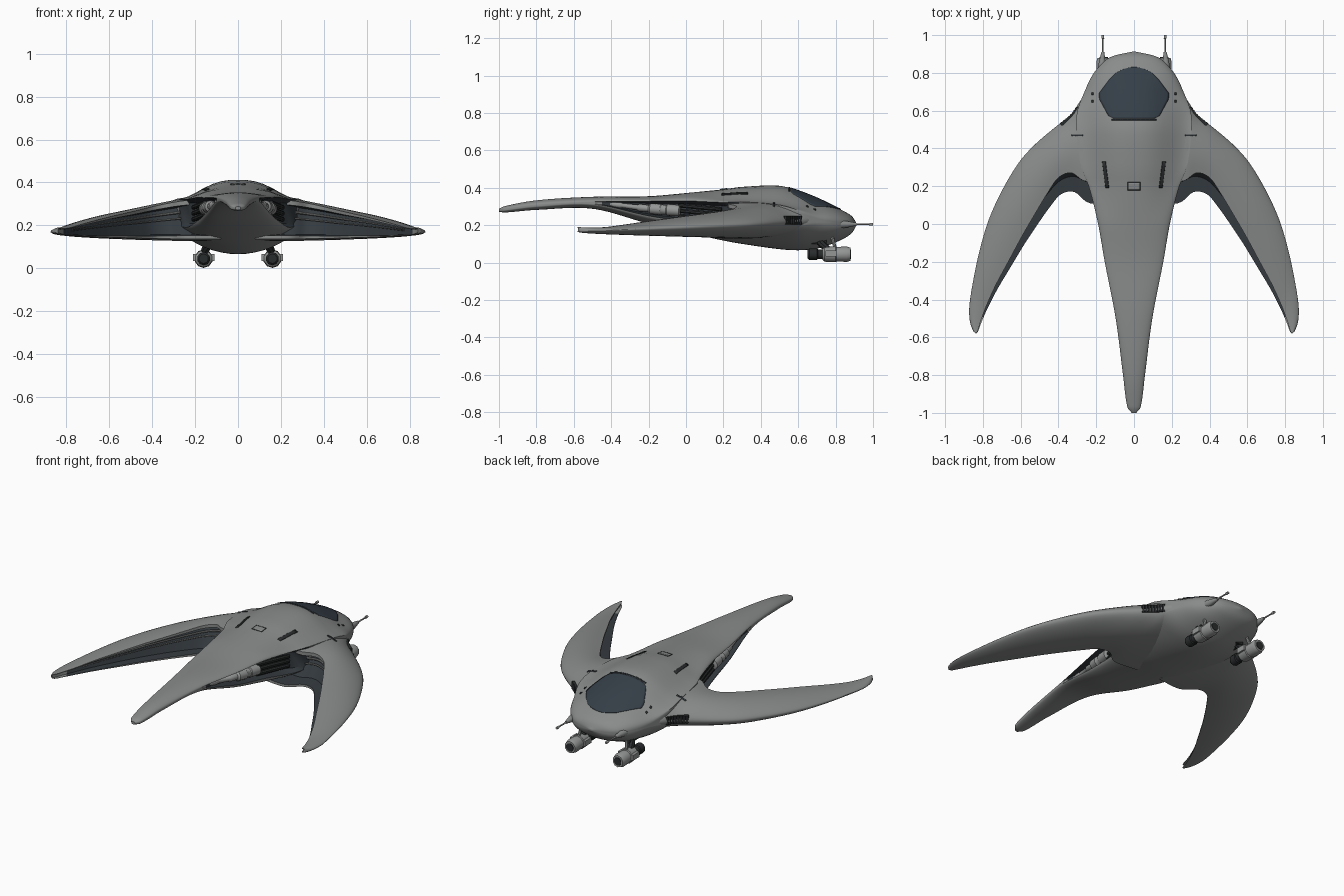
import bpy, bmesh, math
from mathutils import Vector
from mathutils.bvhtree import BVHTree

if "Cube" in bpy.data.objects:
    bpy.data.objects.remove(bpy.data.objects["Cube"])


def material(name, r, g, b):
    m = bpy.data.materials.new(name)
    m.diffuse_color = (r, g, b, 1)
    m.use_nodes = True
    m.node_tree.nodes["Principled BSDF"].inputs["Base Color"].default_value = m.diffuse_color
    return m


HULL = material("hull grey", 0.25, 0.26, 0.255)
DARK = material("recess dark", 0.035, 0.043, 0.05)
GLASS = material("canopy glass", 0.035, 0.048, 0.063)
METAL = material("light metal", 0.30, 0.31, 0.305)
BLACK = material("black metal", 0.022, 0.025, 0.026)


def make(name, verts, faces, mats, idx=None, mirror=False, recalc=True, solid=0):
    me = bpy.data.meshes.new(name)
    me.from_pydata([tuple(v) for v in verts], [], faces)
    for m in mats:
        me.materials.append(m)
    if idx:
        for p, i in zip(me.polygons, idx):
            p.material_index = i
    bm = bmesh.new()
    bm.from_mesh(me)
    if recalc:
        bmesh.ops.recalc_face_normals(bm, faces=bm.faces)
    for f in bm.faces:
        f.smooth = True
    for e in bm.edges:
        if len(e.link_faces) == 2 and e.calc_face_angle(0) > math.radians(38):
            e.smooth = False
    bm.to_mesh(me)
    bm.free()
    ob = bpy.data.objects.new(name, me)
    bpy.context.collection.objects.link(ob)
    if solid:
        s = ob.modifiers.new("thickness", 'SOLIDIFY')
        s.thickness, s.offset = solid, -1
    if mirror:
        ob.modifiers.new("mirror", 'MIRROR')
    return ob


def loft(name, rings, mats, rule=None, mirror=False):
    n = len(rings[0])
    verts = [v for r in rings for v in r]
    faces, idx = [], []
    for i in range(len(rings) - 1):
        for j in range(n):
            k = (j + 1) % n
            faces.append((i * n + j, i * n + k, (i + 1) * n + k, (i + 1) * n + j))
            idx.append(rule(i, j) if rule else 0)
    bvh = BVHTree.FromPolygons([Vector(v) for v in verts], faces)
    faces += [tuple(range(n)), tuple(range(len(verts) - n, len(verts)))]
    make(name, verts, faces, mats, idx + [0, 0], mirror)
    return bvh


def tube(name, pts, radii, mat, n=12, mirror=True):
    pts = [Vector(p) for p in pts]
    rings = []
    for i, p in enumerate(pts):
        d = pts[min(i + 1, len(pts) - 1)] - pts[max(i - 1, 0)]
        q = d.to_track_quat('Z', 'Y')
        rings.append([p + q @ Vector((radii[i] * math.cos(a), radii[i] * math.sin(a), 0))
                      for a in [math.tau * (j + 0.5) / n for j in range(n)]])
    loft(name, rings, [mat], mirror=mirror)


def box(name, c, s, mat):
    ring = lambda y: [(c[0] + s[0] * x, y, c[2] + s[2] * z) for x, z in ((-.5, -.5), (.5, -.5), (.5, .5), (-.5, .5))]
    loft(name, [ring(c[1] - s[1] / 2), ring(c[1] + s[1] / 2)], [mat], mirror=True)


def clamp(v):
    return min(max(v, 0), 1)


def interp(T, t):
    """Smooth interpolation of table rows keyed by their first column."""
    i = max(k for k in range(len(T) - 1) if T[k][0] <= t or k == 0)
    a, b = T[i], T[i + 1]
    p, q = T[max(i - 1, 0)], T[min(i + 2, len(T) - 1)]
    h = b[0] - a[0]
    s = (t - a[0]) / h
    out = []
    for c in range(1, len(a)):
        m0 = (b[c] - p[c]) / (b[0] - p[0]) * h
        m1 = (q[c] - a[c]) / (q[0] - a[0]) * h
        out.append((2*s**3 - 3*s*s + 1) * a[c] + (s**3 - 2*s*s + s) * m0
                   + (3*s*s - 2*s**3) * b[c] + (s**3 - s*s) * m1)
    return out


# Fuselage stations: y, half width, top, upper edge, lower edge, bottom
BODY = [(-1, .012, .288, .283, .278, .272), (-.97, .035, .302, .288, .281, .268),
        (-.8, .058, .333, .308, .302, .282), (-.5, .097, .352, .326, .313, .288),
        (-.2, .155, .355, .328, .25, .208), (0, .19, .372, .33, .22, .162),
        (.2, .24, .392, .322, .19, .118), (.3, .28, .405, .325, .2, .1),
        (.5, .305, .411, .308, .2, .072), (.6, .3, .384, .28, .2, .066),
        (.7, .262, .345, .24, .212, .075), (.78, .225, .307, .225, .21, .1),
        (.85, .17, .272, .215, .203, .132), (.89, .11, .245, .21, .2, .162),
        (.912, .01, .21, .206, .203, .2)]
N = 12


def recess(y):
    return .057 * clamp((y + .48) / .25) * clamp((.27 - y) / .12)


def section(y):
    w, zt, zs, zl, zb = interp(BODY, y)
    d = recess(y)
    f = clamp(y / .3) * clamp((.8 - y) / .25)
    g = .14 * (zs - zl)
    up, low = [], []
    for k in range(N + 1):
        u = math.sin(math.pi / 2 * k / N)
        c = math.cos(math.pi / 2 * k / N)
        bell = .5 + .5 * math.cos(math.pi * u ** 1.3)
        up.append((w * u, y, zs + (zt - zs) * (c * (1 - f) + bell * f)))
        low.append((w * u, y, zl - (zl - zb) * max(c, 0) ** (1 + .9 * f)))
    half = up + [(w - d, y, zs - g), (w - d, y, zl + g)] + low[::-1]
    return half + [(-x, yy, z) for x, yy, z in half[-2:0:-1]]


ys = [-1 + 1.912 * (.5 - .5 * math.cos(math.pi * i / 72)) for i in range(73)]
M = len(section(0))
body_bvh = loft("fuselage", [section(y) for y in ys], [HULL, DARK],
                lambda i, j: int(N <= min(j, M - 1 - j) <= N + 2 and recess(ys[i]) > .004))

# Wing ribs: leading edge x y, trailing edge x y, trailing edge height
WING = [(.10, .80, .10, .25, .33), (.26, .68, .25, .225, .315), (.33, .585, .33, .27, .302),
        (.42, .51, .40, .245, .287), (.52, .425, .46, .16, .272), (.61, .325, .52, .06, .258),
        (.70, .175, .59, -.06, .242), (.77, .02, .66, -.19, .224), (.82, -.15, .73, -.32, .205),
        (.855, -.32, .78, -.43, .19), (.872, -.44, .81, -.51, .186), (.868, -.52, .825, -.56, .187),
        (.85, -.57, .835, -.58, .19)]
WING = [(i,) + r for i, r in enumerate(WING)]


def rib(t):
    lx, ly, tx, ty, zt = interp(WING, t)
    zl, zb = max(.235 - .0065 * t, .17), .137 + .02 * (t / 10) ** 2
    L, T, Z = Vector((lx, ly, 0)), Vector((tx, ty, 0)), Vector((0, 0, 1))
    B = T - Vector((.02, .13, 0)) * (1 - t / 12.2) ** 1.4   # lower lip reaches further back
    k, g, puff = .2, .12 * (zt - zb), .1 * (zt - zb)
    top, low = [], []
    for i in range(N + 1):
        a = math.pi / 2 * i / N
        s = 1 - math.cos(a)
        hump = math.sin(math.pi * s) * puff
        top.append(L.lerp(T, s) + Z * (zl + (zt - zl) * math.sin(a) + hump))
        low.append(L.lerp(B, s) + Z * (zl + (zb - zl) * math.sin(a) - hump))
    return top + [T + Z * (zt - g), T.lerp(L, k) + Z * (zt - 1.4 * g), B.lerp(L, k) + Z * (zb + g),
                  B + Z * (zb + .7 * g)] + low[:0:-1]


ts = [i / 5 for i in range(61)]
ribs = [rib(t) for t in ts]
wing_bvh = loft("wings", ribs, [HULL, DARK],
                lambda i, j: int(N + 1 <= j <= N + 3 and ts[i] < 9.6), mirror=True)

# Conduits running inside the wing recesses
for name, a, r in (("upper_conduit", .2, .007), ("lower_conduit", .42, .005)):
    pts = [q[N + 1].lerp(q[N + 2], .6).lerp(q[N + 3], a) for q in ribs[6:44]]
    tube(name, pts, [r * (1 - .6 * i / len(pts)) for i in range(len(pts))], HULL, 8)


def ground(x, y):
    hits = [b.ray_cast(Vector((abs(x) + 1e-4, y, 2)), Vector((0, 0, -1)))[0] for b in (body_bvh, wing_bvh)]
    return max([h.z for h in hits if h] or [.3])


def patch(name, y0, y1, hw, mat, cx=lambda t: 0, lift=.004, rows=6, cols=4, mirror=False):
    """Thin plate draped on the hull."""
    verts, faces, W = [], [], cols * 2 + 1
    for i in range(rows + 1):
        t = i / rows
        y = y0 + (y1 - y0) * t
        for j in range(-cols, cols + 1):
            x = cx(t) + hw(y) * j / cols
            verts.append((x, y, ground(x, y) + lift))
    for i in range(rows):
        for j in range(W - 1):
            a = i * W + j
            faces.append((a, a + 1, a + 1 + W, a + W))
    make(name, verts, faces, [mat], mirror=mirror, recalc=False, solid=.008)


# Canopy and its rear trim
OUT = [(.56, .11), (.575, .137), (.66, .183), (.69, .187), (.76, .135), (.8, .095), (.82, .06), (.831, .012)]


def canopy_width(y):
    for (a, p), (b, q) in zip(OUT, OUT[1:]):
        if y <= b:
            return p + (q - p) * (y - a) / (b - a)
    return OUT[-1][1]


patch("canopy", .56, .83, canopy_width, GLASS, rows=36, cols=14)
patch("canopy_trim", .549, .555, lambda y: .12, DARK, rows=1, cols=10)

# Dorsal hatch, slots and small panels
patch("hatch_rim", .178, .222, lambda y: .034, BLACK, lift=.002)
patch("hatch", .182, .218, lambda y: .030, HULL, lift=.004)
patch("dorsal_slots", .19, .33, lambda y: .009, BLACK, cx=lambda t: .142 + .018 * t, mirror=True)
patch("shoulder_bars", .466, .475, lambda y: .03, DARK, cx=lambda t: .3, rows=2, mirror=True)
for y in (.65, .69):
    patch("shoulder_stud", y - .006, y + .006, lambda y: .005, BLACK, cx=lambda t: .22, rows=1, cols=1, mirror=True)

# Side intakes at the wing roots
for i in range(8):
    x, y = interp(WING, 1.65 + i * .14)[:2]
    tube("intake_slat", [(x - .006, y - .006, .205), (x - .006, y - .006, .25)], [.011, .011], BLACK, 6)


# Engines in the tail recesses
def engine(name, stations, mat, n=14, out=.03, dz=0):
    pts = []
    for y, r in stations:
        w, zt, zs, zl = interp(BODY, y)[:4]
        pts.append((w - out, y, (zs + zl) / 2 + dz))
    tube(name, pts, [r for y, r in stations], mat, n)


engine("engine_casing", [(-.03, .018), (-.035, .03), (-.1, .031), (-.105, .026), (-.13, .026), (-.135, .03),
                         (-.19, .028), (-.2, .018)], METAL)
engine("engine_nozzle", [(-.19, .018), (-.25, .02), (-.26, .014), (-.34, .012), (-.35, .016), (-.4, .014),
                         (-.45, .006)], METAL, 10)
for dz in (-.028, 0, .028):
    engine("engine_duct", [(.19, .011), (.08, .013), (-.04, .012)], BLACK, 8, dz=dz)

# Nose guns
tube("gun_mount", [(.172, .80, .205), (.168, .86, .205), (.165, .91, .205)], [.024, .018, .008], HULL)
tube("gun_barrel", [(.165, y, .205) for y in (.90, .98, .982, 1)], [.005, .004, .008, .007], METAL, 10)


# Pods under the nose with their struts
def pod(name, stations, mat):
    tube(name, [(.16, y, .045) for y, r in stations], [r for y, r in stations], mat, 10)


pod("pod_casing", [(.73, .03), (.74, .04), (.80, .043), (.805, .039), (.86, .041), (.88, .035)], METAL)
pod("pod_muzzle", [(.87, .026), (.883, .024)], BLACK)
pod("pod_rear", [(.65, .022), (.66, .031), (.70, .031), (.705, .026), (.74, .026)], BLACK)
tube("pod_strut", [(.125, .70, .14), (.145, .725, .10), (.16, .76, .07)], [.024, .02, .018], BLACK, 8)
tube("pod_brace", [(.15, .78, .14), (.16, .80, .07)], [.009, .009], METAL, 8)
for s in (-1, 1):
    box("pod_side_block", (.16 + s * .04, .775, .05), (.02, .06, .032), METAL)
box("pod_mount", (.125, .71, .115), (.05, .08, .03), BLACK)
